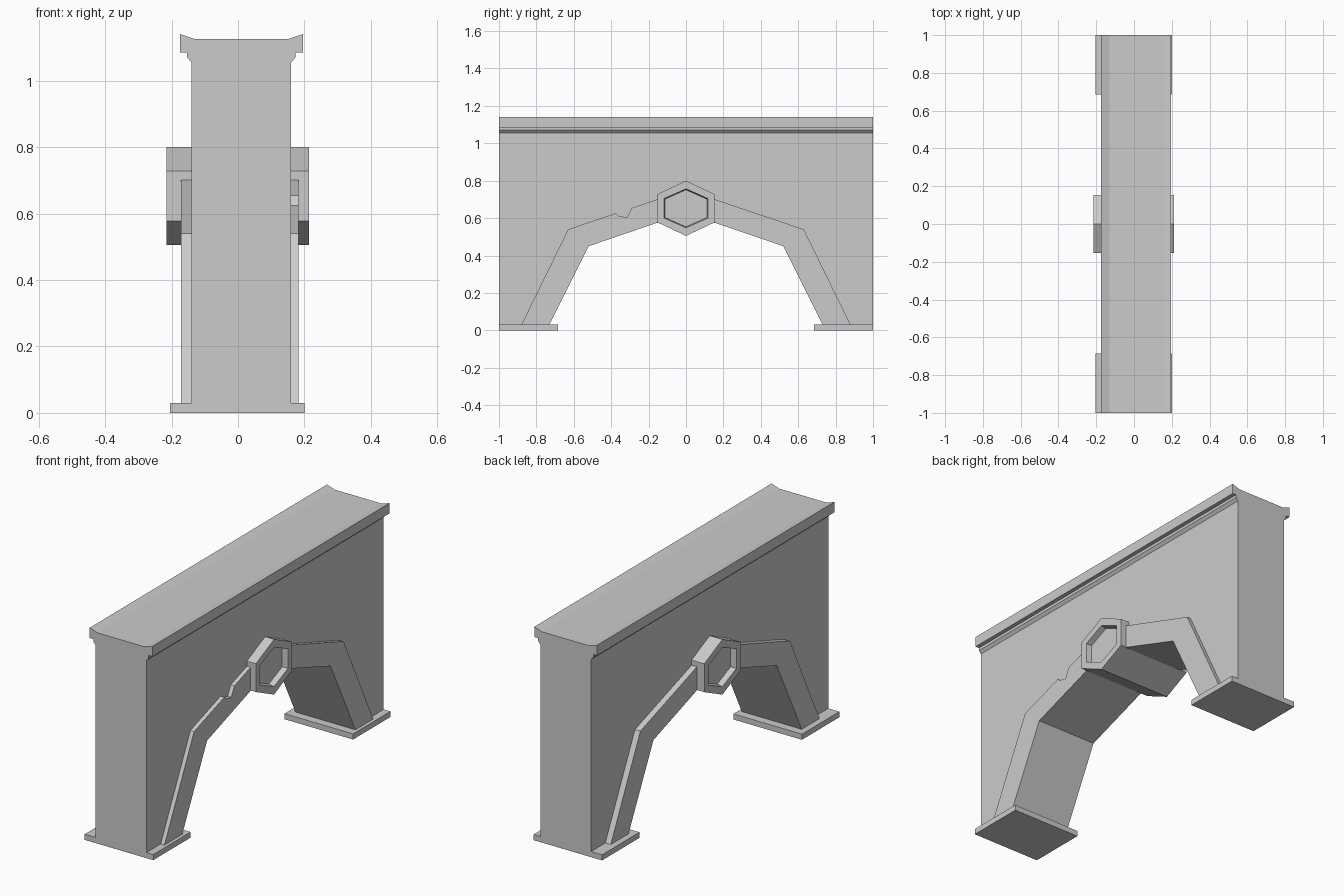
import bpy, bmesh

if "Cube" in bpy.data.objects:
    bpy.data.objects.remove(bpy.data.objects["Cube"])


def prism(name, pts, lo, hi, axis):
    """Extrude a 2D outline: (y, z) points along x, or (x, z) points along y."""
    bm = bmesh.new()

    def ring(t):
        return [bm.verts.new((t, a, b) if axis == 'x' else (a, t, b)) for a, b in pts]

    r0, r1 = ring(lo), ring(hi)
    n = len(pts)
    bm.faces.new(r0)
    bm.faces.new(r1)
    for i in range(n):
        j = (i + 1) % n
        bm.faces.new((r0[i], r0[j], r1[j], r1[i]))
    bmesh.ops.recalc_face_normals(bm, faces=bm.faces)
    mesh = bpy.data.meshes.new(name)
    bm.to_mesh(mesh)
    bm.free()
    obj = bpy.data.objects.new(name, mesh)
    bpy.context.collection.objects.link(obj)
    return obj


X0, X1 = -0.14, 0.16          # wall faces
B0, B1 = -0.172, 0.182        # raised arch band faces
BASE, EAVE = 0.03, 1.055

# Wall with the faceted arch opening
inner = [(-0.73, BASE), (-0.52, 0.45), (-0.155, 0.575)]
opening = inner + [(-y, z) for y, z in reversed(inner)]
prism("wall", [(-1, EAVE), (-1, BASE)] + opening + [(1, BASE), (1, EAVE)], X0, X1, 'x')

# Moulded coping with raised lips
half = [(0.15, EAVE), (0.163, 1.07), (0.163, 1.085), (0.185, 1.085), (0.185, 1.14), (0.14, 1.125)]
coping = [(x + 0.01, z) for x, z in half] + [(0.01 - x, z) for x, z in reversed(half)]
prism("coping", coping, -1, 1, 'y')

# Raised arch bands: one chipped on the right face, the rest plain
chip = [(-0.375, 0.626), (-0.36, 0.612), (-0.317, 0.603), (-0.29, 0.654)]
for face, lo, hi in (("left", B0, X0), ("right", X1, B1)):
    for end, s in (("front", 1), ("back", -1)):
        lower = [(-0.88, BASE), (-0.73, BASE), (-0.52, 0.45), (-0.63, 0.54)]
        upper = [(-0.63, 0.54), (-0.52, 0.45), (-0.14, 0.58), (-0.14, 0.705)]
        if face == "right" and end == "front":
            upper += reversed(chip)
        for part, pts in (("leg", lower), ("haunch", upper)):
            prism(f"arch_{part}_{face}_{end}", [(s * y, z) for y, z in pts], lo, hi, 'x')

# Hexagonal keystone running through the wall, with recessed ends
hexagon = [(0, 0.80), (0.153, 0.728), (0.153, 0.577), (0, 0.505), (-0.153, 0.577), (-0.153, 0.728)]
key = prism("keystone", hexagon, -0.215, 0.213, 'x')
bm = bmesh.new()
bm.from_mesh(key.data)
ends = [f for f in bm.faces if abs(f.normal.x) > 0.9]
bmesh.ops.inset_individual(bm, faces=ends, thickness=0.043)
bmesh.ops.inset_individual(bm, faces=ends, thickness=0.006, depth=-0.03)
bm.to_mesh(key.data)
bm.free()

# Foot slabs
for end, y0, y1 in (("front", -1, -0.685), ("back", 0.685, 1)):
    prism(f"foot_{end}", [(-0.205, 0), (0.2, 0), (0.2, BASE), (-0.205, BASE)], y0, y1, 'y')
